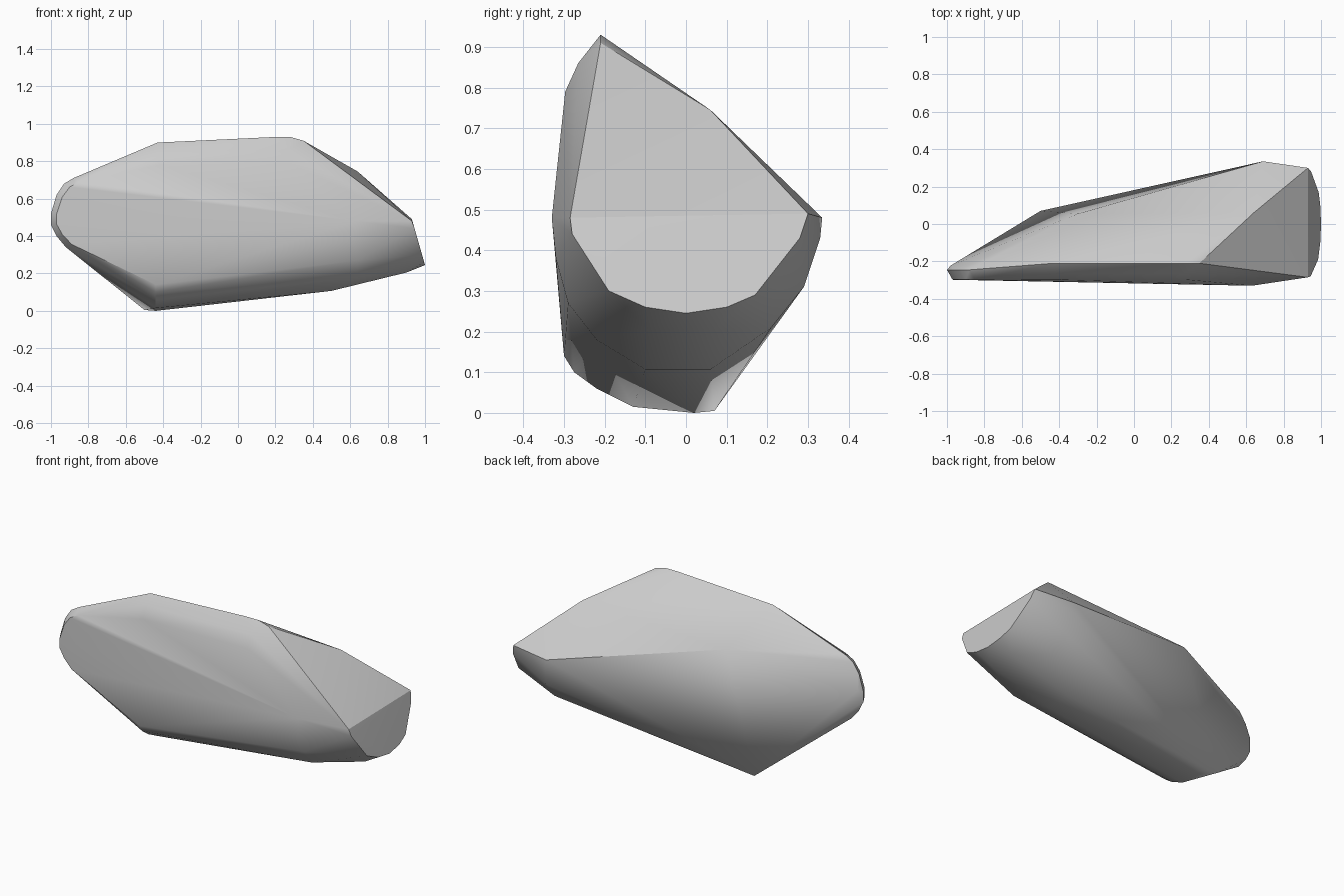
import bpy, bmesh, math

points = []

# Sharp upper corners: top ridge, shoulder, back crease, right-hand rim
points += [(-0.43, -0.21, 0.90), (0.20, -0.21, 0.93), (0.28, -0.21, 0.93), (0.35, -0.21, 0.91),
           (0.64, 0.06, 0.745), (-0.30, 0.055, 0.70),
           (0.93, 0.30, 0.49), (0.93, -0.285, 0.48), (0.69, 0.335, 0.48), (0.63, -0.33, 0.48)]

# Rounded front edge under the ridge
for y, z in [(-0.265, 0.86), (-0.297, 0.79)]:
    points += [(-0.42, y, z - 0.01), (0.27, y, z)]

# Blunt left tip: outline swept through its small thickness
for x, z in [(-1.0, 0.46), (-1.0, 0.52), (-0.97, 0.62), (-0.93, 0.68), (-0.88, 0.71),
             (-0.97, 0.40), (-0.92, 0.34)]:
    points += [(x, -0.245, z), (x + 0.03, -0.298, 0.5 + (z - 0.5) * 0.9)]
points.append((-0.98, -0.222, 0.53))

# Curved keel at the lowest edge
for y, z in [(-0.30, 0.14), (-0.275, 0.10), (-0.22, 0.06), (-0.13, 0.015), (0.02, 0.0)]:
    points.append((-0.44, y, z))
points.append((-0.50, 0.07, 0.005))

# Sloping right end: rounded lower rim of the flat facet
for y, z in [(-0.28, 0.44), (-0.19, 0.30), (-0.10, 0.26), (0.0, 0.245),
             (0.10, 0.26), (0.17, 0.29), (0.28, 0.43)]:
    points.append((0.93 + (0.49 - z) * 0.286, y, z))

# Rounded belly behind the right end
points += [(0.90, -0.09, 0.205), (0.90, 0.07, 0.205), (0.50, -0.10, 0.107), (0.50, 0.06, 0.107),
           (0.62, -0.32, 0.38), (0.64, -0.29, 0.27), (0.64, -0.22, 0.18),
           (0.70, 0.33, 0.43), (0.72, 0.29, 0.31), (0.72, 0.21, 0.21)]

# Faceted stone as the hull of those profiles
bm = bmesh.new()
for p in points:
    bm.verts.new(p)
result = bmesh.ops.convex_hull(bm, input=bm.verts[:])
loose = [v for v in bm.verts if not v.link_faces]
bmesh.ops.delete(bm, geom=loose, context='VERTS')
bmesh.ops.recalc_face_normals(bm, faces=bm.faces[:])

# Slight softening of the edges
mesh = bpy.data.meshes.new("stone")
bm.to_mesh(mesh)
bm.free()
stone = bpy.data.objects.new("stone", mesh)
bpy.context.collection.objects.link(stone)
bpy.context.view_layer.objects.active = stone
stone.select_set(True)
bpy.ops.object.shade_smooth_by_angle(angle=math.radians(25))
